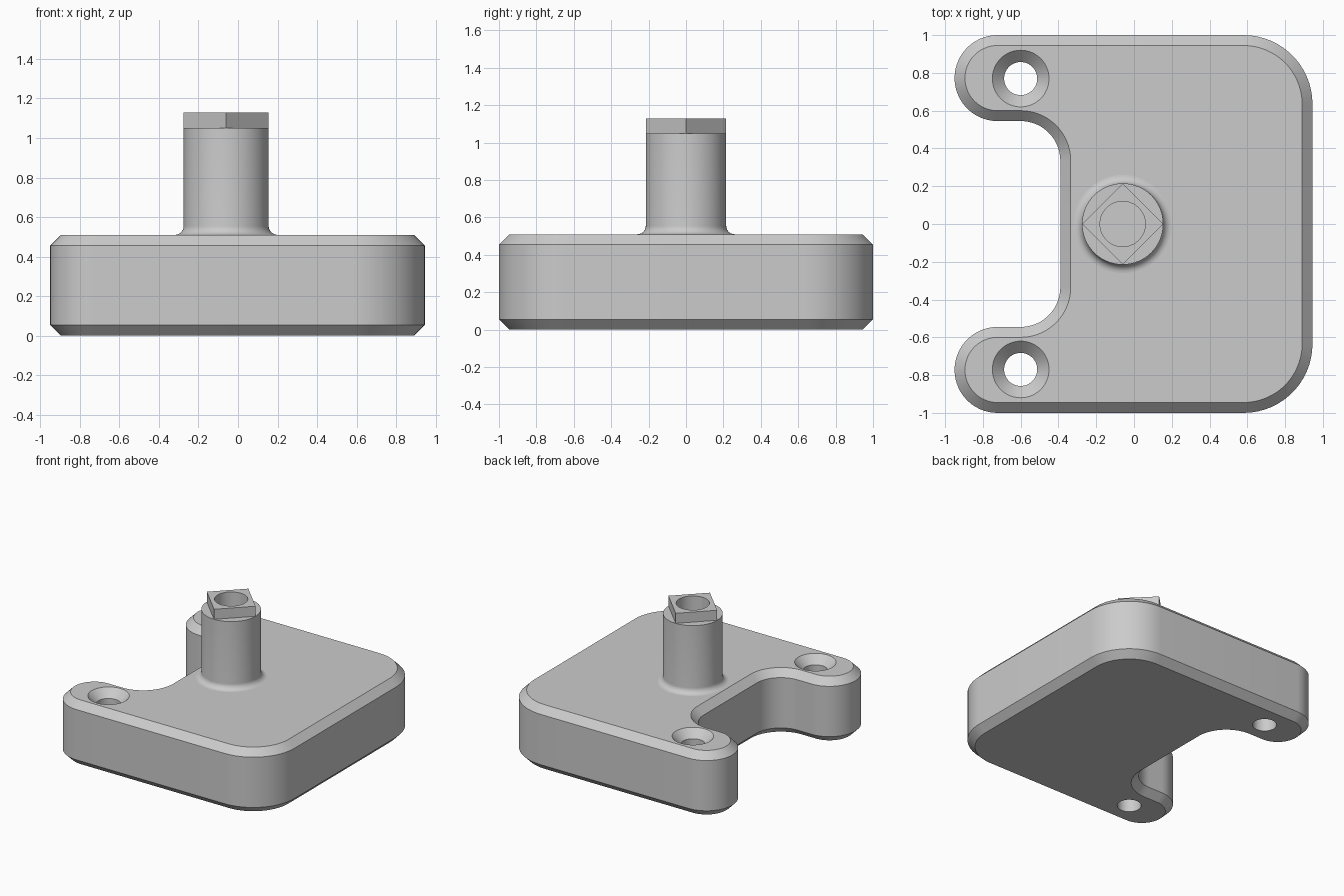
import bpy, bmesh, math

if "Cube" in bpy.data.objects:
    bpy.data.objects.remove(bpy.data.objects["Cube"])

metal = bpy.data.materials.new("light_grey")
metal.diffuse_color = (0.6, 0.6, 0.6, 1)
metal.use_nodes = True
metal.node_tree.nodes["Principled BSDF"].inputs["Base Color"].default_value = metal.diffuse_color

CH = 0.055          # chamfer of the base
TOP = 0.51          # top of the base
POST_X = -0.06      # post axis
HOLE_R = 0.12       # socket in the post
SEG = 64


def make_object(name, bm, angle=30):
    bmesh.ops.recalc_face_normals(bm, faces=bm.faces)
    mesh = bpy.data.meshes.new(name)
    bm.to_mesh(mesh)
    bm.free()
    mesh.materials.append(metal)
    ob = bpy.data.objects.new(name, mesh)
    bpy.context.collection.objects.link(ob)
    smooth(ob, angle)
    return ob


def smooth(ob, angle=30):
    bpy.ops.object.select_all(action='DESELECT')
    ob.select_set(True)
    bpy.context.view_layer.objects.active = ob
    bpy.ops.object.shade_smooth_by_angle(angle=math.radians(angle))


def bridge(bm, a, b):
    n = len(a)
    for i in range(n):
        j = (i + 1) % n
        bm.faces.new((a[i], a[j], b[j], b[i]))


def lathe(name, profile, cx, cy, closed_ends=True):
    """Revolve (radius, z) points around a vertical axis."""
    bm = bmesh.new()
    rings = [[bm.verts.new((cx + r * math.cos(2 * math.pi * i / SEG),
                            cy + r * math.sin(2 * math.pi * i / SEG), z))
              for i in range(SEG)] for r, z in profile]
    for a, b in zip(rings, rings[1:]):
        bridge(bm, a, b)
    if closed_ends:
        bm.faces.new(rings[0])
        bm.faces.new(rings[-1])
    return make_object(name, bm)


def base_outline(d):
    """U-shaped plate outline moved inwards by d."""
    # centre x, centre y, radius, start angle, end angle
    arcs = [(0.58, 0.635, 0.365 - d, 0, 90),
            (-0.7225, 0.7725, 0.2275 - d, 90, 270),
            (-0.60, 0.335, 0.21 + d, 90, 0)]
    half = []
    for cx, cy, r, a0, a1 in arcs:
        n = abs(a1 - a0) // 6
        for i in range(n + 1):
            a = math.radians(a0 + (a1 - a0) * i / n)
            half.append((cx + r * math.cos(a), cy + r * math.sin(a)))
    return half + [(x, -y) for x, y in reversed(half)]


# Base plate with chamfered rims
bm = bmesh.new()
levels = [(CH, 0), (0, CH), (0, TOP - CH), (CH, TOP)]
rings = [[bm.verts.new((x, y, z)) for x, y in base_outline(d)] for d, z in levels]
for a, b in zip(rings, rings[1:]):
    bridge(bm, a, b)
bm.faces.new(rings[0])
bm.faces.new(rings[-1])
base = make_object("base_plate", bm)

# Countersunk screw holes
cutters = []
for side in (1, -1):
    cut = lathe("hole_cutter", [(0.0875, -0.1), (0.0875, TOP - 0.0625),
                                (0.15, TOP), (0.15, TOP + 0.1)], -0.60, side * 0.77)
    cut.hide_render = True
    mod = base.modifiers.new("screw_hole", 'BOOLEAN')
    mod.operation = 'DIFFERENCE'
    mod.solver = 'EXACT'
    mod.object = cut
    cutters.append(cut)
bpy.context.view_layer.update()
cut_mesh = bpy.data.meshes.new_from_object(
    base.evaluated_get(bpy.context.evaluated_depsgraph_get()))
base.modifiers.clear()
base.data = cut_mesh
for cut in cutters:
    bpy.data.objects.remove(cut)
smooth(base)

# Post with a filleted foot and a blind socket
F = 0.045
R = 0.215
foot = [(R + F - F * math.cos(a), TOP + F - F * math.sin(a))
        for a in (math.radians(90 * i / 8) for i in range(9))]
post = [(0.001, 0.87), (HOLE_R, 0.87), (HOLE_R, 1.05), (R, 1.05)] + foot
lathe("post", post, POST_X, 0)

# Square cap turned 45 degrees, with the socket through it
bm = bmesh.new()
rings = []
for kind, z in (("hole", 1.05), ("hole", 1.13), ("square", 1.13), ("square", 1.05)):
    ring = []
    for i in range(SEG):
        c, s = math.cos(2 * math.pi * i / SEG), math.sin(2 * math.pi * i / SEG)
        r = HOLE_R if kind == "hole" else R / (abs(c) + abs(s))
        ring.append(bm.verts.new((POST_X + r * c, r * s, z)))
    rings.append(ring)
for i in range(4):
    bridge(bm, rings[i], rings[(i + 1) % 4])
make_object("square_cap", bm)
